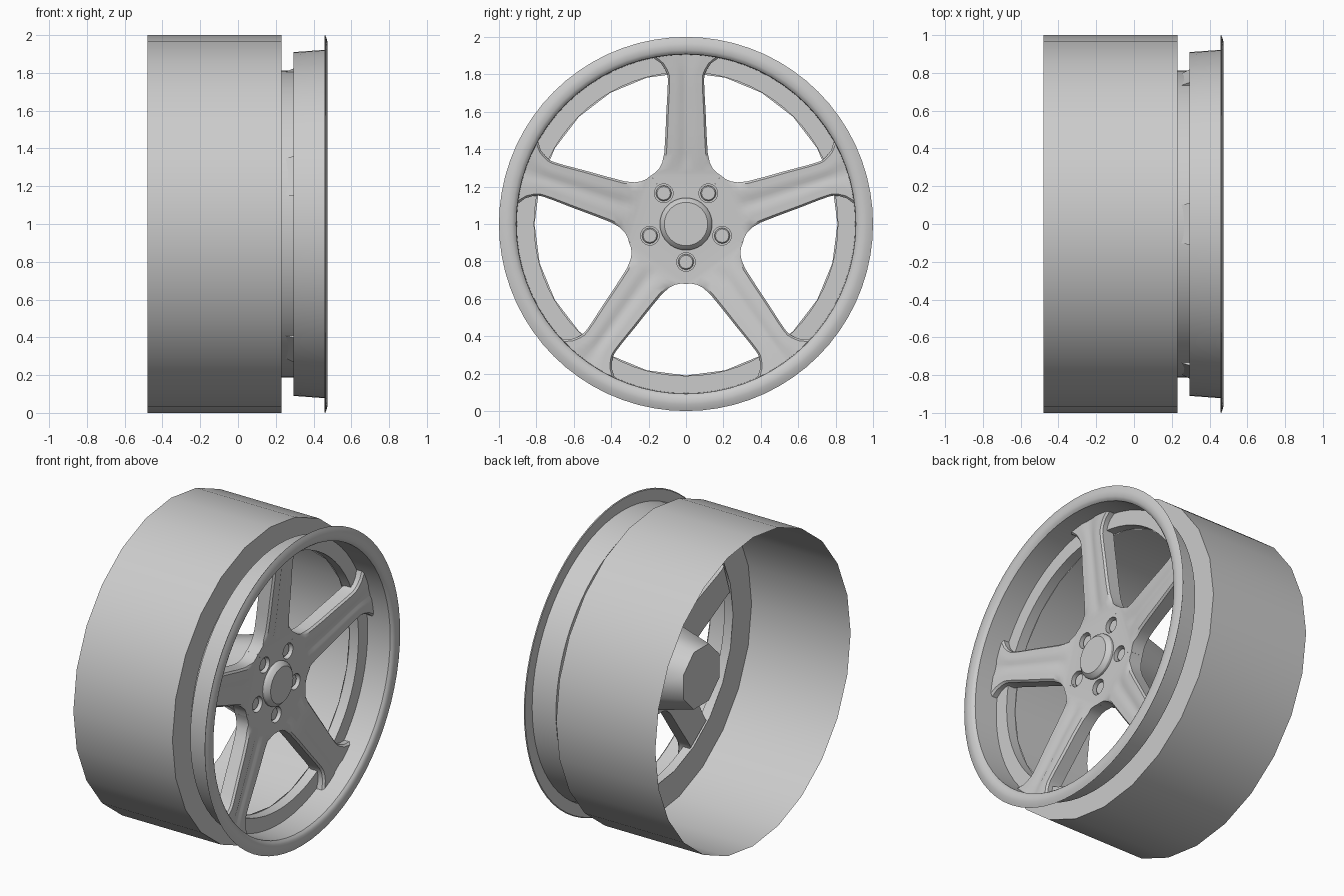
import bpy, bmesh, math
from mathutils import Matrix

if "Cube" in bpy.data.objects:
    bpy.data.objects.remove(bpy.data.objects["Cube"], do_unlink=True)

metal = bpy.data.materials.new("grey_metal")
metal.use_nodes = True
metal.diffuse_color = (0.6, 0.6, 0.6, 1)
metal.node_tree.nodes["Principled BSDF"].inputs["Base Color"].default_value = (0.6, 0.6, 0.6, 1)


def make(name, bm, angle=30):
    bmesh.ops.recalc_face_normals(bm, faces=bm.faces)
    mesh = bpy.data.meshes.new(name)
    bm.to_mesh(mesh)
    bm.free()
    mesh.materials.append(metal)
    ob = bpy.data.objects.new(name, mesh)
    ob.location.z = 1
    bpy.context.collection.objects.link(ob)
    bpy.ops.object.select_all(action='DESELECT')
    ob.select_set(True)
    bpy.context.view_layer.objects.active = ob
    bpy.ops.object.shade_smooth_by_angle(angle=math.radians(angle))
    return ob


def lathe(name, profile, sides, turn=0, centre=(0, 0), angle=30):
    """Revolve (x, radius) points about an axis along x; radius 0 closes the end."""
    bm = bmesh.new()
    rings = []
    for k in range(sides):
        a = turn + math.tau * k / sides
        rings.append([bm.verts.new((x, centre[0] + r * math.cos(a), centre[1] + r * math.sin(a)))
                      for x, r in profile])
    for k in range(sides):
        a, b = rings[k], rings[(k + 1) % sides]
        for i in range(len(profile) - 1):
            bm.faces.new((a[i], a[i + 1], b[i + 1], b[i]))
    bmesh.ops.remove_doubles(bm, verts=bm.verts, dist=1e-5)
    return make(name, bm, angle)


# Rim: wide open barrel, narrow neck, front bead and rounded lip
lathe("barrel", [(-0.48, 1), (0.23, 1), (0.23, 0.81)], 24)
lathe("neck_and_bead", [(0.23, 0.812), (0.295, 0.812), (0.295, 0.91), (0.457, 0.922)], 72)
lathe("front_lip", [(0.457, 0.922), (0.457, 0.995), (0.462, 1), (0.468, 0.985), (0.474, 0.965),
                    (0.475, 0.95), (0.472, 0.93), (0.466, 0.918), (0.455, 0.908),
                    (0.296, 0.905)], 72, angle=40)

# Spoke star: rows of (distance along spoke, half width, front x, back x)
ROWS = [(0, 0, 0.275, 0.19), (0.085, 0.0618, 0.275, 0.19), (0.17, 0.1235, 0.275, 0.19),
        (0.259, 0.188, 0.275, 0.19), (0.275, 0.164, 0.276, 0.19), (0.298, 0.143, 0.279, 0.192),
        (0.33, 0.127, 0.284, 0.195), (0.38, 0.116, 0.291, 0.2), (0.48, 0.11, 0.303, 0.21),
        (0.6, 0.105, 0.315, 0.22), (0.72, 0.098, 0.327, 0.23), (0.775, 0.097, 0.333, 0.235),
        (0.8, 0.1, 0.335, 0.24), (0.825, 0.111, 0.338, 0.297), (0.86, 0.135, 0.341, 0.297),
        (0.888, 0.175, 0.345, 0.297)]
COLS = [-1, -0.9, -0.6, -0.3, -0.16, 0, 0.16, 0.3, 0.6, 0.9, 1]

bm = bmesh.new()
back_layer = bm.verts.layers.float.new("back")
for s in range(5):
    turn = Matrix.Rotation(math.tau * s / 5, 4, 'X')
    grid = []
    for i, (p, w, front, back) in enumerate(ROWS):
        row = []
        for f in COLS:
            x = front
            if i > 5:
                x -= 0.012 * (abs(f) == 1)          # soft shoulder
                x -= 0.006 * (abs(f) < 0.2)         # shallow centre groove
            # the outer end bulges to follow the round rim
            bulge = 0.018 * (1 - f * f) if i == len(ROWS) - 1 else 0
            v = bm.verts.new(turn @ Matrix.Translation((x, w * f, p + bulge)).translation)
            v[back_layer] = back
            row.append(v)
        grid.append(row)
    for a, b in zip(grid, grid[1:]):
        for j in range(len(COLS) - 1):
            bm.faces.new((a[j], a[j + 1], b[j + 1], b[j]))
bmesh.ops.remove_doubles(bm, verts=bm.verts, dist=1e-4)
bmesh.ops.dissolve_degenerate(bm, edges=bm.edges, dist=1e-5)
bmesh.ops.recalc_face_normals(bm, faces=bm.faces)
extruded = bmesh.ops.extrude_face_region(bm, geom=bm.faces[:], use_keep_orig=True)
for v in extruded["geom"]:
    if isinstance(v, bmesh.types.BMVert):
        v.co.x = v[back_layer]
star = make("spokes", bm, 35)

# Lug holes between the spokes, each with a recessed nut
for k in range(5):
    a = -math.pi / 2 + math.tau * k / 5
    spot = (0.203 * math.cos(a), 0.203 * math.sin(a))
    cutter = lathe("lug_hole_cutter", [(0.235, 0), (0.235, 0.05), (0.35, 0.05), (0.35, 0)],
                   24, centre=spot)
    cutter.hide_render = True
    cutter.hide_set(True)
    cut = star.modifiers.new("lug_hole", 'BOOLEAN')
    cut.operation = 'DIFFERENCE'
    cut.solver = 'EXACT'
    cut.object = cutter
    lathe("lug_nut", [(0.23, 0.042), (0.252, 0.042), (0.258, 0.036), (0.258, 0)],
          12, centre=spot)

# Apply the cuts and drop the cutters
bpy.ops.object.select_all(action='DESELECT')
star.select_set(True)
bpy.context.view_layer.objects.active = star
for m in list(star.modifiers):
    if m.type == 'BOOLEAN':
        cutter = m.object
        bpy.ops.object.modifier_apply(modifier=m.name)
        bpy.data.objects.remove(cutter, do_unlink=True)
bpy.ops.object.shade_smooth_by_angle(angle=math.radians(35))

# Hub: bevelled centre cap in front, tapered eight-sided boss behind
lathe("centre_cap", [(0.26, 0.14), (0.29, 0.14), (0.297, 0.136), (0.315, 0.116), (0.315, 0)],
      40, angle=25)
lathe("hub_boss", [(0.2, 0.28), (-0.11, 0.2), (-0.11, 0)], 8, turn=math.pi / 8, angle=50)
